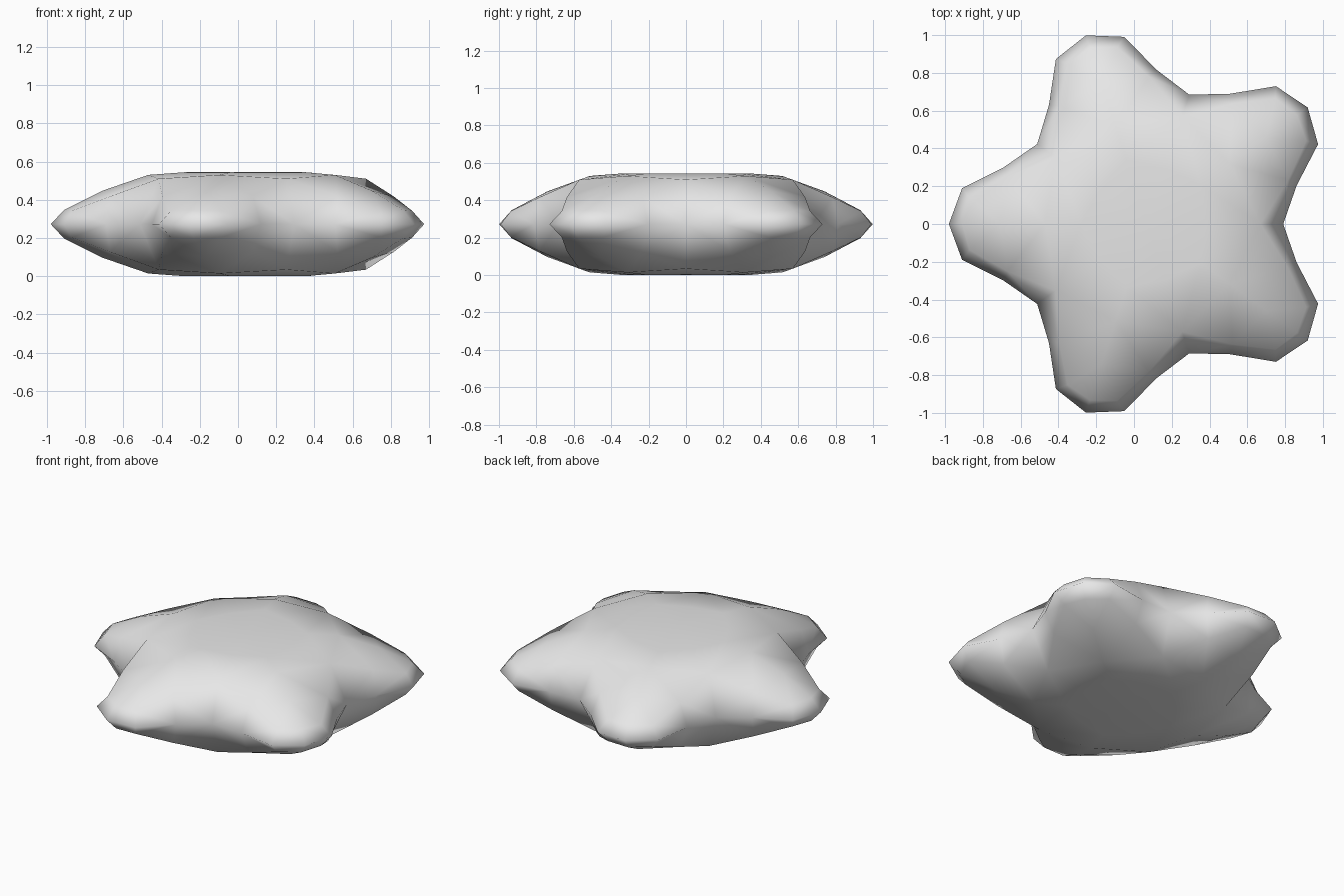
import bpy, bmesh, math
from mathutils import Vector

if "Cube" in bpy.data.objects:
    bpy.data.objects.remove(bpy.data.objects["Cube"])

CX, MID = 0.07, 0.272          # star centre and mid-plane height
C36, S36 = math.cos(math.pi / 5), math.sin(math.pi / 5)

# Half of one arm: (along arm, sideways, height above mid-plane)
P = {
    "centre": (0, 0, 0.272), "ridge1": (0.35, 0, 0.272), "ridge2": (0.54, 0, 0.258),
    "ridge3": (0.78, 0, 0.175), "ridge4": (0.98, 0, 0.075), "tip": (1.05, 0, 0),
    "val0": (0.31 * C36, 0.31 * S36, 0.27), "val1": (0.60 * C36, 0.60 * S36, 0.238),
    "val2": (0.72 * C36, 0.72 * S36, 0),
    "mid1": (0.74, 0.25, 0.145), "mid2": (0.76, 0.30, 0),
    "sh1": (0.94, 0.138, 0.07), "sh2": (0.98, 0.19, 0),
}
FACES = [
    ("centre", "ridge1", "val0"), ("ridge1", "ridge2", "val1", "val0"),
    ("ridge2", "ridge3", "mid1", "val1"), ("ridge3", "ridge4", "sh1", "mid1"),
    ("ridge4", "tip", "sh2", "sh1"), ("sh1", "sh2", "mid2", "mid1"),
    ("mid1", "mid2", "val2", "val1"),
]

# Repeat the half arm around five arms, mirrored sideways and top to bottom
bm = bmesh.new()
for arm in range(5):
    a = math.pi + arm * 2 * math.pi / 5
    ca, sa = math.cos(a), math.sin(a)
    for side in (1, -1):
        for up in (1, -1):
            v = {}
            for name, (r, t, h) in P.items():
                t *= side
                v[name] = bm.verts.new(Vector((CX + r * ca - t * sa, r * sa + t * ca, MID + up * h)))
            for f in FACES:
                bm.faces.new([v[n] for n in f])
bmesh.ops.remove_doubles(bm, verts=bm.verts[:], dist=0.001)
bmesh.ops.recalc_face_normals(bm, faces=bm.faces[:])
for f in bm.faces:
    f.smooth = True

# Puffy star cushion
mesh = bpy.data.meshes.new("puffy_star")
bm.to_mesh(mesh)
bm.free()
star = bpy.data.objects.new("puffy_star", mesh)
bpy.context.collection.objects.link(star)

mat = bpy.data.materials.new("light grey")
mat.diffuse_color = (0.8, 0.8, 0.8, 1)
mat.use_nodes = True
mat.node_tree.nodes["Principled BSDF"].inputs["Base Color"].default_value = mat.diffuse_color
mesh.materials.append(mat)
